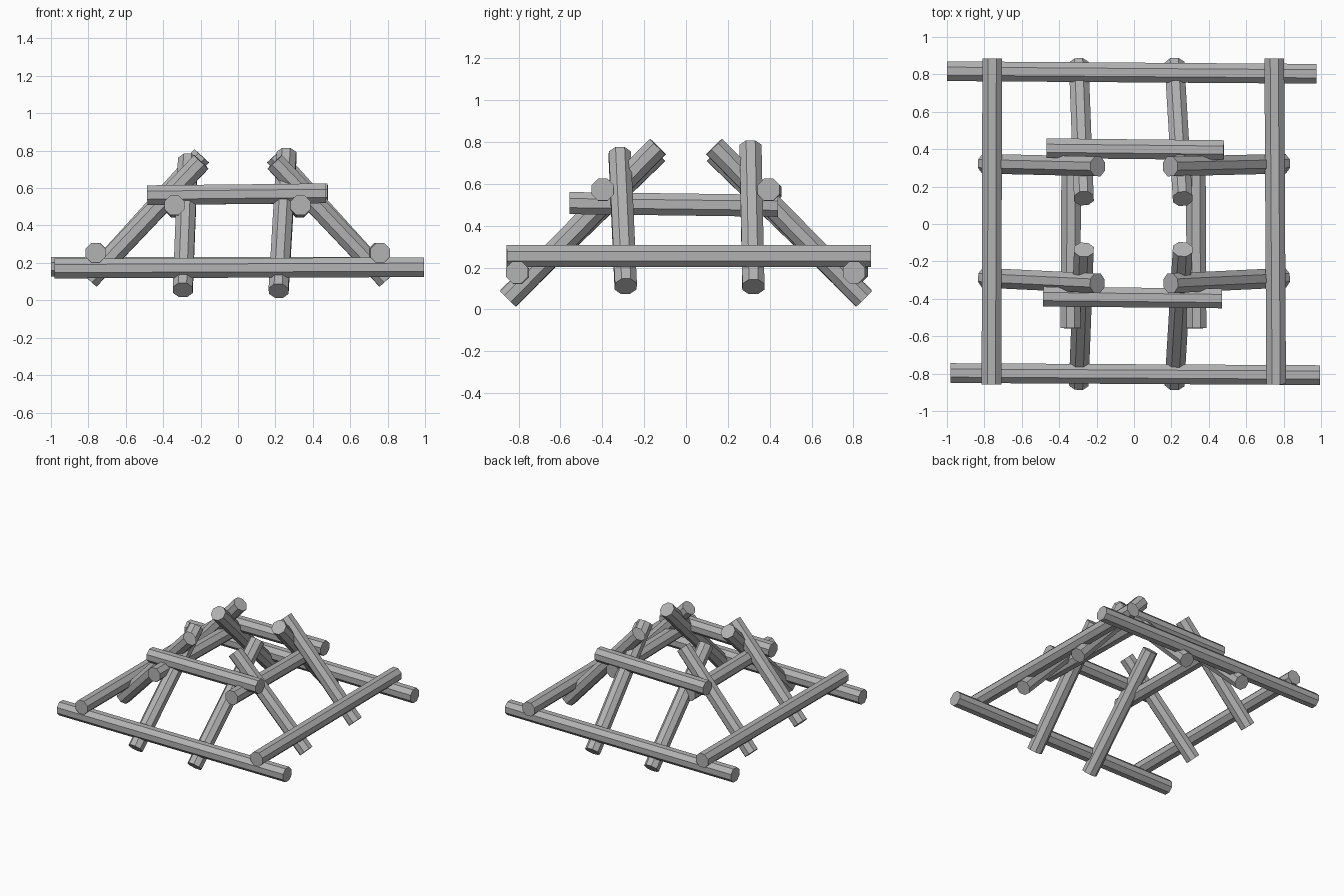
import bpy
import bmesh
import math
from mathutils import Matrix, Vector

cube = bpy.data.objects.get("Cube")
if cube:
    bpy.data.objects.remove(cube, do_unlink=True)

RADIUS = 0.057

grey = bpy.data.materials.new("plain grey")
grey.use_nodes = True
colour = (0.45, 0.45, 0.45, 1)
grey.diffuse_color = colour
grey.node_tree.nodes["Principled BSDF"].inputs["Base Color"].default_value = colour


def log(name, start, end):
    """Eight-sided log between two points, with a flat side facing up."""
    a, b = Vector(start), Vector(end)
    axis = (b - a).normalized()
    side = axis.cross(Vector((0, 0, 1))).normalized()
    up = side.cross(axis)
    frame = Matrix((side, up, -axis)).transposed()
    if frame.determinant() < 0:
        frame = Matrix((-side, up, -axis)).transposed()
    matrix = Matrix.Translation((a + b) / 2) @ frame.to_4x4()
    bm = bmesh.new()
    bmesh.ops.create_cone(bm, cap_ends=True, segments=8, radius1=RADIUS,
                          radius2=RADIUS, depth=(b - a).length)
    # Put a flat, not a corner, on top
    top = max(bm.verts, key=lambda v: v.co.y)
    if abs(top.co.x) < 0.001:
        bmesh.ops.rotate(bm, verts=bm.verts, matrix=Matrix.Rotation(math.pi / 8, 3, "Z"))
    bm.transform(matrix)
    bmesh.ops.recalc_face_normals(bm, faces=bm.faces)
    mesh = bpy.data.meshes.new(name)
    bm.to_mesh(mesh)
    bm.free()
    mesh.materials.append(grey)
    bpy.context.collection.objects.link(bpy.data.objects.new(name, mesh))


# Low outer frame
log("front_low_rail", (-0.98, -0.797, 0.17), (0.995, -0.808, 0.177))
log("back_low_rail", (-1.0, 0.817, 0.18), (0.975, 0.803, 0.177))
log("left_low_rail", (0.76, -0.857, 0.254), (0.75, 0.885, 0.254))
log("right_low_rail", (-0.762, -0.857, 0.254), (-0.758, 0.885, 0.254))

# Raised inner frame
log("front_upper_beam", (-0.485, -0.388, 0.562), (0.47, -0.398, 0.572))
log("back_upper_beam", (-0.468, 0.405, 0.562), (0.48, 0.395, 0.572))
log("left_upper_beam", (0.334, -0.557, 0.508), (0.33, 0.44, 0.495))
log("right_upper_beam", (-0.34, -0.557, 0.508), (-0.335, 0.44, 0.495))

# Sloping logs leaning in from the front and back
for name, s in (("front", -1), ("back", 1)):
    log(name + "_left_rafter", (0.217, 0.85 * s, 0.05), (0.26, 0.135 * s, 0.778))
    log(name + "_right_rafter", (-0.295, 0.85 * s, 0.055), (-0.268, 0.137 * s, 0.746))

# Sloping logs leaning in from the sides
for name, s in (("left", 1), ("right", -1)):
    log(name + "_front_brace", (0.795 * s, -0.288, 0.11), (0.196 * s, -0.317, 0.74))
    log(name + "_back_brace", (0.795 * s, 0.322, 0.108), (0.194 * s, 0.308, 0.772))
